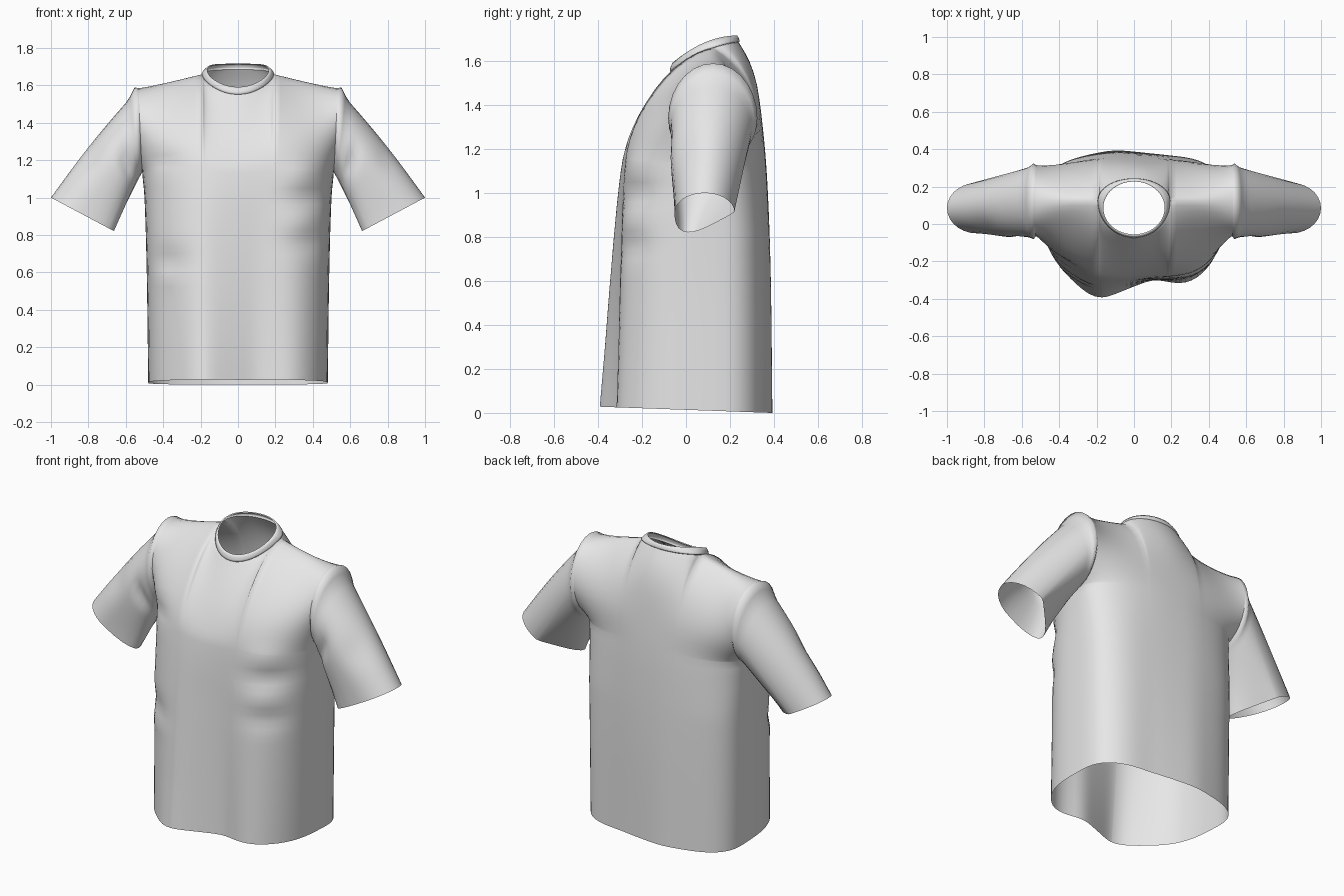
import bpy, math
from math import sin, cos, pi, sqrt, exp

if "Cube" in bpy.data.objects:
    bpy.data.objects.remove(bpy.data.objects["Cube"])

fabric = bpy.data.materials.new("light_grey_fabric")
fabric.diffuse_color = (0.8, 0.8, 0.8, 1)
fabric.use_nodes = True
fabric.node_tree.nodes["Principled BSDF"].inputs["Base Color"].default_value = fabric.diffuse_color


def interp(table, z):
    """Smooth lookup in a short (position, value) table."""
    n = len(table)
    z = min(max(z, table[0][0]), table[-1][0])
    i = 0
    while i < n - 2 and z > table[i + 1][0]:
        i += 1

    def slope(k):
        a, b = table[max(k - 1, 0)], table[min(k + 1, n - 1)]
        return (b[1] - a[1]) / (b[0] - a[0])
    (x0, y0), (x1, y1) = table[i], table[i + 1]
    h = x1 - x0
    t = (z - x0) / h
    return ((2*t**3 - 3*t**2 + 1)*y0 + (t**3 - 2*t**2 + t)*h*slope(i)
            + (3*t**2 - 2*t**3)*y1 + (t**3 - t**2)*h*slope(i + 1))


def bump(x, z, cx, cz, sx, sz):
    return exp(-((x - cx) / sx)**2 - ((z - cz) / sz)**2)


def grid_faces(rows, cols, start=0, flip=False, wrap=False):
    faces = []
    for r in range(rows - 1):
        for c in range(cols if wrap else cols - 1):
            d = (c + 1) % cols
            f = [start + r*cols + c, start + r*cols + d,
                 start + (r + 1)*cols + d, start + (r + 1)*cols + c]
            faces.append(f[::-1] if flip else f)
    return faces


def make(name, verts, faces):
    me = bpy.data.meshes.new(name)
    me.from_pydata(verts, [], faces)
    me.materials.append(fabric)
    me.polygons.foreach_set("use_smooth", [True] * len(me.polygons))
    ob = bpy.data.objects.new(name, me)
    bpy.context.collection.objects.link(ob)
    return ob


# Shared measurements
SEAM_Y, ARM_Z, ARM_RY, ARM_RZ = 0.125, 1.36, 0.19, 0.225
PIT, TOP, NECK = ARM_Z - ARM_RZ, ARM_Z + ARM_RZ, 0.358
WIDTH = [(0, .48), (.6, .488), (1.0, .5), (PIT, .512), (1.4, .525), (TOP, .53)]
FRONT = [(0, -.335), (.8, -.308), (1.15, -.285), (1.28, -.245), (1.4, -.188), (1.5, -.128), (TOP, -.07)]
BACK = [(0, .382), (.6, .38), (1, .37), (1.2, .355), (1.4, .325), (1.5, .29), (TOP, .24)]


def neck_z(y):
    d = y - SEAM_Y
    return 1.66 + .344*d - 1.1*d*d


# Body: front and back panels meeting at side seams, shoulders and armholes
A = 14
levels = [(PIT * k / 26, None) for k in range(26)]
levels += [(ARM_Z - ARM_RZ*cos(pi*k/A), pi*k/A) for k in range(A + 1)]
half = [NECK*sin(pi/2*k/8) for k in range(9)] + [NECK + (1 - NECK)*sin(pi/2*k/14) for k in range(1, 15)]
us = [-u for u in half[:0:-1]] + half


def panel_point(u, zs, ang, front):
    sign = -1 if front else 1
    a = abs(u)
    x = u * interp(WIDTH, zs)
    mid = interp(FRONT if front else BACK, zs) - SEAM_Y
    arm = sign*ARM_RY*sin(ang) if ang is not None else 0
    low = min(max((zs - .8)/.4, 0), 1)
    p = (3.0 if front else 2.8) - .5*low
    t = max(0, (zs - 1.2)/(TOP - 1.2))
    w = .55*(1 - sqrt(max(0, 1 - t*t))) + .45*t*t
    neck_s = sqrt(max(0, 1 - (a/NECK)**2))
    # cross-section is an oval cut off where the armhole begins
    cut = min(.85, abs(arm/mid))
    u_end = (1 - cut**p)**(1/p)

    def section(b):
        s = max(0, 1 - (b*u_end)**p)**(1/p)
        n = sqrt(max(0, 1 - (b/NECK)**2))
        n = exp(-(b/.42)**2)*(1 - t**6) + n*t**6
        return mid*(s*(1 - w) + n*w)
    y = SEAM_Y + section(a) + (arm - section(1))*a**4
    # height of the shoulder and neckline at this column
    if a <= NECK:
        ztop = neck_z(SEAM_Y + ((-.07 if front else .24) - SEAM_Y)*neck_s)
    else:
        k = (a - NECK)/(1 - NECK)
        ztop = TOP + (1.66 - TOP)*(1 - k)**1.15
    lift = min(max((zs - .95)/(TOP - .95), 0), 1)
    z = zs + (ztop - TOP)*lift*lift*(3 - 2*lift)
    # drape and soft folds, fading at the side seams
    fade = (1 - a**4) * (1 - t)
    drop = max(0, 1 - zs/1.35)
    if front:
        y += fade*drop*(-.068*exp(-((x + .2)/.14)**2) + .032*exp(-((x - .11)/.1)**2)
                        - .015*exp(-((x - .33)/.1)**2))
        y += fade*(.03*bump(x, z, .42, 1.0, .14, .05) - .025*bump(x, z, .4, 1.12, .14, .07)
                   + .03*bump(x, z, .42, .76, .14, .06) - .015*bump(x, z, .4, .87, .13, .06)
                   + .035*bump(x, z, -.42, .66, .12, .06) - .015*bump(x, z, -.4, .57, .1, .05)
                   + .03*bump(x, z, -.42, 1.2, .1, .05))
    else:
        y += fade*drop*(.012*exp(-((x + .1)/.12)**2) - .012*exp(-((x - .2)/.12)**2))
    z += max(0, 1 - zs/.3)*.036*(.388 - y)
    return (x, y, z)


verts, faces = [], []
for front in (True, False):
    faces += grid_faces(len(levels), len(us), len(verts), flip=not front)
    verts += [panel_point(u, zs, ang, front) for zs, ang in levels for u in us]
body = make("shirt_body", verts, faces)
weld = body.modifiers.new("join_seams", 'WELD')
weld.merge_threshold = 0.0008

# Sleeves: loft from the armhole to the slanted cuff, mirrored
N, R = 2*A, 22
verts = []
for r in range(R + 1):
    t = r / R
    for k in range(N):
        a = 2*pi*k/N
        up, out = -cos(a), -sin(a)          # up: bottom to top, out: front to back
        z0 = ARM_Z + ARM_RZ*up
        p0 = (interp(WIDTH, z0), SEAM_Y + ARM_RY*out, z0)
        z1 = .915 + .085*up + max(0, -up)*.05*(out + .05)
        p1 = (.84 + 1.88*(z1 - .915), .085 + .135*out - .02*max(0, -up), z1)
        p = [p0[i] + (p1[i] - p0[i])*t for i in range(3)]
        arch = sin(pi*t)
        p[0] += .008*arch*max(0, up)
        p[2] += .01*arch*max(0, up)
        puff = exp(-((t - .05)/.04)**2) if r else 0     # raised cap beside the seam
        p[2] += .03*puff*max(0, up)
        p[1] += .014*puff*out + .022*arch*min(0, out)*(1 - t)
        # crease near the armpit and dent on the outer arm
        p[1] += .025*exp(-((t - .3)/.08)**2)*max(0, -out)*exp(-((up + .3)/.4)**2)
        p[0] -= .02*exp(-((t - .62)/.13)**2)*exp(-((up - .75)/.3)**2)*max(0, -out)
        verts.append(tuple(p))
sleeves = make("sleeves", verts, grid_faces(R + 1, N, flip=True, wrap=True))
sleeves.modifiers.new("other_sleeve", 'MIRROR')

# Collar: standing band round the neckline with a small ridge at the seam
verts = []
M = 64
profile = [(0, -.002, 0), (0, .004, .003), (.25, .005, .003), (.6, .004, .002), (1, 0, 0), (1.0, -.006, -.004)]
for s, swell, rise in profile:
    for k in range(M):
        a = 2*pi*k/M
        cx, cy = sin(a), -cos(a)
        yb = SEAM_Y + cy*(.195 if cy < 0 else .115)
        yt = .086 + cy*.147
        zb, zt = neck_z(yb), 1.685 + .062*cy - .031*cy*cy
        x = (.19 + (.17 - .19)*s + swell)*cx
        verts.append((x, yb + (yt - yb)*s + swell*cy, zb + (zt - zb)*s + rise))
make("collar", verts, grid_faces(len(profile), M, wrap=True))
